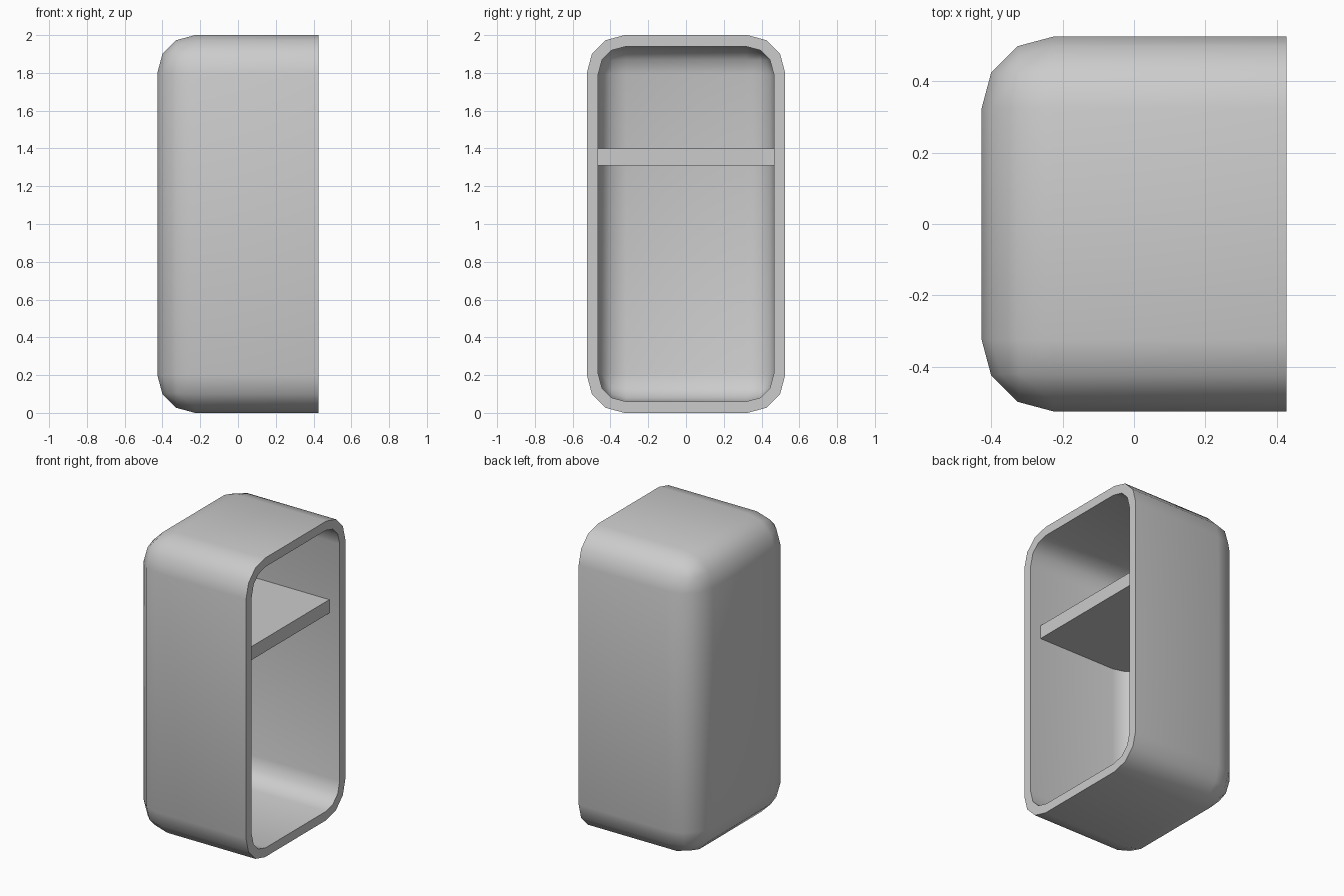
import bpy, bmesh, math

if "Cube" in bpy.data.objects:
    bpy.data.objects.remove(bpy.data.objects["Cube"])

HX, HY, H = 0.427, 0.525, 2.0      # half depth, half width, height
R, WALL = 0.2, 0.06                # corner radius, wall thickness


def add_object(name, bm):
    bmesh.ops.recalc_face_normals(bm, faces=bm.faces)
    me = bpy.data.meshes.new(name)
    bm.to_mesh(me)
    bm.free()
    ob = bpy.data.objects.new(name, me)
    bpy.context.collection.objects.link(ob)
    bpy.ops.object.select_all(action='DESELECT')
    ob.select_set(True)
    bpy.context.view_layer.objects.active = ob
    return ob


# Cabinet shell: rounded box, cut open on +x, then thickened inwards
bm = bmesh.new()
bmesh.ops.create_cube(bm, size=1)
for v in bm.verts:
    v.co.x = -HX if v.co.x < 0 else HX + 0.5
    v.co.y *= 2 * HY
    v.co.z = (v.co.z + 0.5) * H
bmesh.ops.bevel(bm, geom=bm.edges[:], offset=R, offset_type='OFFSET',
                segments=3, profile=0.5, affect='EDGES')
bmesh.ops.bisect_plane(bm, geom=bm.verts[:] + bm.edges[:] + bm.faces[:],
                       plane_co=(HX, 0, 0), plane_no=(1, 0, 0), clear_outer=True)
shell = add_object("cabinet_shell", bm)
mod = shell.modifiers.new("thickness", 'SOLIDIFY')
mod.thickness = WALL
mod.offset = -1
mod.use_even_offset = True
bpy.ops.object.modifier_apply(modifier=mod.name)
bpy.ops.object.shade_smooth_by_angle(angle=math.radians(35))

# Shelf: plate whose back corners follow the rounded interior
half = [(0.35, 0.468), (-0.222, 0.468), (-0.30, 0.447), (-0.351, 0.396), (-0.37, 0.317)]
outline = half + [(x, -y) for x, y in reversed(half)]
bm = bmesh.new()
face = bm.faces.new([bm.verts.new((x, y, 1.31)) for x, y in outline])
top = bmesh.ops.extrude_face_region(bm, geom=[face])
bmesh.ops.translate(bm, vec=(0, 0, 0.09),
                    verts=[g for g in top['geom'] if isinstance(g, bmesh.types.BMVert)])
add_object("shelf", bm)
